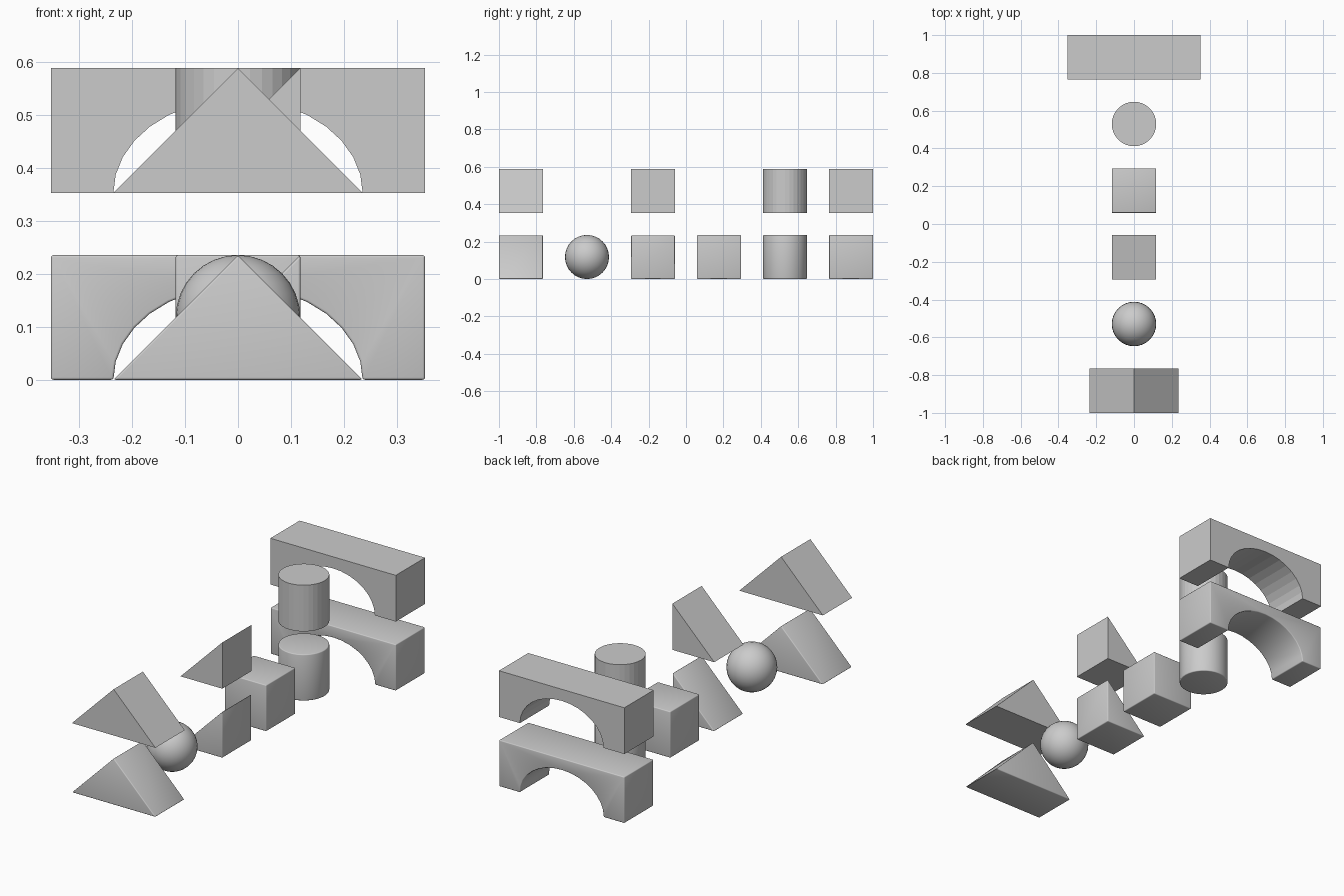
import bpy, bmesh, math

if "Cube" in bpy.data.objects:
    bpy.data.objects.remove(bpy.data.objects["Cube"])

S = 4 / 17          # block unit
PITCH = 1.5 * S     # spacing between blocks, also height of the upper row


def slot(i):
    return (i - 2.5) * PITCH


def finish(ob, rounded):
    # lower row: softened edges; upper row: raw flat blocks
    if not rounded:
        return
    b = ob.modifiers.new("soft_edges", "BEVEL")
    b.width = 0.0045
    b.segments = 3
    b.limit_method = "ANGLE"
    b.angle_limit = math.radians(30)
    b.harden_normals = False
    bpy.ops.object.select_all(action="DESELECT")
    ob.select_set(True)
    bpy.context.view_layer.objects.active = ob
    bpy.ops.object.modifier_apply(modifier=b.name)
    bpy.ops.object.shade_smooth_by_angle(angle=math.radians(35))


def prism(name, pts, i, z, rounded):
    # extrude an x-z profile (in block units) one unit along y
    bm = bmesh.new()
    f = bm.faces.new([bm.verts.new((x * S, -S / 2, h * S)) for x, h in pts])
    r = bmesh.ops.extrude_face_region(bm, geom=[f])
    verts = [v for v in r["geom"] if isinstance(v, bmesh.types.BMVert)]
    bmesh.ops.translate(bm, verts=verts, vec=(0, S, 0))
    bmesh.ops.recalc_face_normals(bm, faces=bm.faces)
    me = bpy.data.meshes.new(name)
    bm.to_mesh(me)
    bm.free()
    ob = bpy.data.objects.new(name, me)
    bpy.context.collection.objects.link(ob)
    ob.location = (0, slot(i), z)
    finish(ob, rounded)


def cylinder(name, i, z, rounded):
    bpy.ops.mesh.primitive_cylinder_add(vertices=32, radius=S / 2, depth=S,
                                        location=(0, slot(i), z + S / 2))
    ob = bpy.context.object
    ob.name = name
    finish(ob, rounded)


# profiles: roof, ramp, cube and arch with an elliptical opening
roof = [(-1, 0), (1, 0), (0, 1)]
ramp = [(-0.5, 0), (0.5, 0), (0.5, 1)]
cube = [(-0.5, 0), (0.5, 0), (0.5, 1), (-0.5, 1)]
opening = [(-math.cos(math.pi * k / 16), 0.75 * math.sin(math.pi * k / 16))
           for k in range(17)]
arch = [(-1.5, 0)] + opening + [(1.5, 0), (1.5, 1), (-1.5, 1)]

# two rows of matching blocks
for row, z, rounded in (("lower", 0, True), ("upper", PITCH, False)):
    prism(row + "_roof_block", roof, 0, z, rounded)
    prism(row + "_ramp_block", ramp, 2, z, rounded)
    cylinder(row + "_cylinder_block", 4, z, rounded)
    prism(row + "_arch_block", arch, 5, z, rounded)

# single cube and ball in the lower row
prism("cube_block", cube, 3, 0, True)
bpy.ops.mesh.primitive_uv_sphere_add(segments=32, ring_count=16, radius=S / 2,
                                     location=(0, slot(1), S / 2))
bpy.context.object.name = "ball"
bpy.ops.object.shade_smooth()
